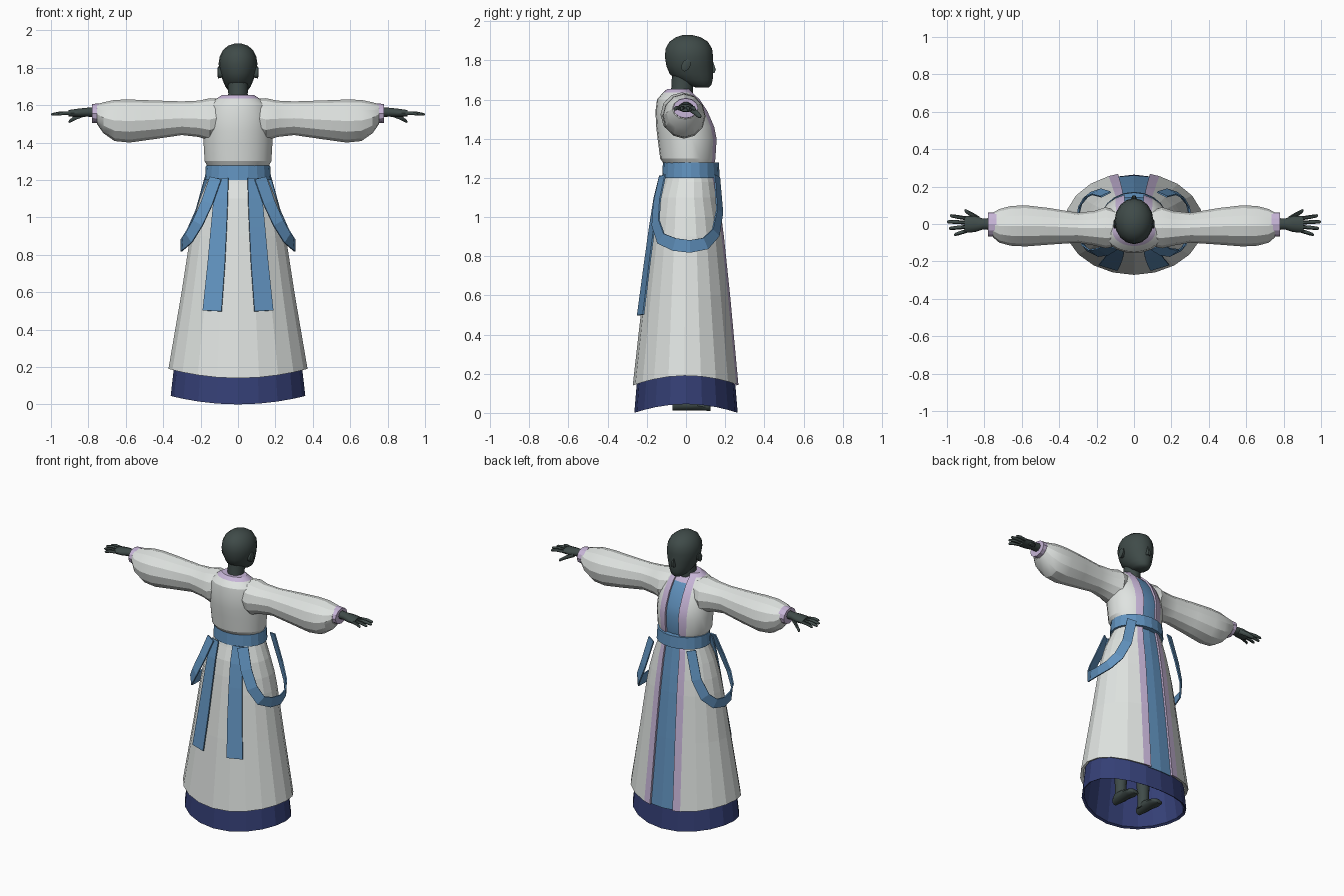
import bpy, bmesh, math
from mathutils import Vector as V

if "Cube" in bpy.data.objects:
    bpy.data.objects.remove(bpy.data.objects["Cube"])


def material(name, r, g, b):
    m = bpy.data.materials.new(name)
    m.use_nodes = True
    m.diffuse_color = (r, g, b, 1)
    m.node_tree.nodes["Principled BSDF"].inputs["Base Color"].default_value = (r, g, b, 1)
    return m


WHITE = material("cloth white", .74, .77, .75)
LILAC = material("trim lilac", .57, .46, .68)
BLUE = material("sash blue", .12, .29, .52)
NAVY = material("underskirt navy", .035, .05, .18)
SKIN = material("body dark grey", .05, .07, .066)


def loft(name, rings, mats, rule=None, caps=True, mirror=False, smooth=0):
    """Skin closed rings of points; rule(row, column) gives the material slot."""
    bm = bmesh.new()
    rows = [[bm.verts.new(p) for p in r] for r in rings]
    n = len(rows[0])
    for i in range(len(rows) - 1):
        for j in range(n):
            k = (j + 1) % n
            f = bm.faces.new((rows[i][j], rows[i][k], rows[i + 1][k], rows[i + 1][j]))
            f.material_index = rule(i, min(j, n - 1 - j)) if rule else 0
    if caps:
        for i in (0, -1):
            f = bm.faces.new(rows[i])
            f.material_index = rule(len(rows) - 2 if i else 0, 3) if rule else 0
    bmesh.ops.recalc_face_normals(bm, faces=bm.faces)
    me = bpy.data.meshes.new(name)
    bm.to_mesh(me)
    bm.free()
    ob = bpy.data.objects.new(name, me)
    bpy.context.collection.objects.link(ob)
    for m in mats:
        me.materials.append(m)
    if smooth:
        bpy.ops.object.select_all(action='DESELECT')
        ob.select_set(True)
        bpy.context.view_layer.objects.active = ob
        bpy.ops.object.shade_smooth_by_angle(angle=math.radians(smooth))
    if mirror:
        ob.modifiers.new("mirror", 'MIRROR')
    return ob


def ring(c, u, v, n):
    """Ellipse about c with half axes u and v."""
    return [V(c) + V(u) * math.cos(t) + V(v) * math.sin(t)
            for t in (2 * math.pi * j / n for j in range(n))]


def level(z, rx, yb, yf, n=16):
    return ring((0, (yb + yf) / 2, z), (rx, 0, 0), (0, (yf - yb) / 2, 0), n)


def along_x(x, yb, yf, zb, zt, n=12):
    return ring((x, (yb + yf) / 2, (zb + zt) / 2), (0, (yf - yb) / 2, 0),
                (0, 0, (zt - zb) / 2), n)


def robe_ring(z, rx, yb, yf, xi, xo, lift=0, step=.015, side=9):
    """Ellipse with a recessed front panel, two trim bands and a curved hem."""
    cy, ry = (yb + yf) / 2, (yf - yb) / 2
    front = lambda x: cy + ry * math.sqrt(1 - (x / rx) ** 2)
    half = [(0, front(0) - step), (xi, front(xi) - step), (xi, front(xi)), (xo, front(xo))]
    a = math.asin(xo / rx)
    for s in range(1, side + 1):
        t = a + (math.pi - a) * s / side
        half.append((rx * math.sin(t), cy + ry * math.cos(t)))
    half[-1] = (0, yb)
    pts = half + [(-x, y) for x, y in half[-2:0:-1]]
    return [V((x, y, z + lift * (x / rx) ** 2)) for x, y in pts]


def robe_rule(i, k):
    return 2 if k == 0 else 1 if k < 3 else 0


# Outer robe: skirt with turned-under hem
skirt = [(1.23, .150, -.105, .15, .05, .085), (1.18, .172, -.12, .16, .055, .09),
         (1.10, .205, -.148, .172, .06, .10), (1.0, .235, -.166, .187, .062, .105),
         (.90, .256, -.18, .20, .065, .11), (.60, .302, -.22, .232, .073, .12),
         (.14, .372, -.272, .275, .085, .135, .05), (.15, .35, -.25, .25, .085, .13, .05)]
loft("robe_skirt", [robe_ring(*r) for r in skirt], [WHITE, LILAC, BLUE], robe_rule, caps=False)

# Outer robe: bodice, collar at the top row
bodice = [(1.265, .160, -.11, .15, .05, .09), (1.30, .180, -.132, .156, .05, .095),
          (1.40, .186, -.145, .162, .05, .10), (1.46, .184, -.152, .15, .05, .10),
          (1.54, .178, -.156, .115, .05, .098), (1.60, .155, -.148, .075, .048, .092),
          (1.635, .115, -.118, .04, .046, .085), (1.655, .085, -.095, .022, .042, .07)]


def bodice_rule(i, k):
    if i == 6:
        return 3 if k == 0 else 1
    if i == 5 and k == 0:
        return 1
    return robe_rule(i, k)


loft("robe_bodice", [robe_ring(*r) for r in bodice], [WHITE, LILAC, BLUE, SKIN],
     bodice_rule, smooth=20)

# Sleeves and cuffs
sleeve = [(.06, -.11, .06, 1.46, 1.63), (.15, -.13, .09, 1.41, 1.637),
          (.21, -.115, .07, 1.43, 1.624), (.30, -.10, .06, 1.44, 1.62),
          (.45, -.11, .085, 1.418, 1.625), (.58, -.12, .10, 1.40, 1.63),
          (.66, -.116, .096, 1.408, 1.628), (.72, -.10, .08, 1.45, 1.615),
          (.755, -.07, .06, 1.50, 1.605)]
loft("sleeve", [along_x(*r) for r in sleeve], [WHITE], mirror=True, smooth=25)
cuff = [(.735, -.066, .062, 1.502, 1.61), (.78, -.066, .062, 1.505, 1.606)]
loft("cuff", [along_x(*r) for r in cuff], [LILAC], mirror=True)

# Navy underskirt, open below, with inner wall
hem = [(.35, .325, -.235, .235), (.0, .36, -.264, .264), (.008, .345, -.25, .25),
       (.35, .30, -.21, .21), (.8, .24, -.16, .16)]
under = []
for z, rx, yb, yf in hem:
    lift = .045 if z < .3 else 0
    under.append([p + V((0, 0, lift * (p.x / rx) ** 2)) for p in level(z, rx, yb, yf, 20)])
o = loft("underskirt", under, [NAVY], caps=False)

# Belt
loft("belt", [level(1.20, .177, -.122, .172, 20), level(1.278, .172, -.118, .168, 20)], [BLUE])


def ribbon(name, path, w0, w1):
    """Thin strip following a path, lying flat against the skirt."""
    pts = [V(p) for p in path]
    rings = []
    for i, p in enumerate(pts):
        t = (pts[min(i + 1, len(pts) - 1)] - pts[max(i - 1, 0)]).normalized()
        nrm = V((p.x * .5, p.y, 0)).normalized()
        side = t.cross(nrm).normalized()
        nrm = side.cross(t).normalized() * .004
        s = side * (w0 + (w1 - w0) * i / (len(pts) - 1)) / 2
        rings.append([p + s + nrm, p - s + nrm, p - s - nrm, p + s - nrm])
    loft(name, rings, [BLUE], mirror=True)


# Hanging sash tails at the back, draped loops at the sides
ribbon("sash_tail", [(.085, -.122, 1.21), (.092, -.15, 1.1), (.102, -.173, .95),
                     (.116, -.2, .75), (.138, -.232, .5)], .07, .105)
ribbon("sash_loop", [(.12, -.12, 1.21), (.165, -.148, 1.08), (.215, -.155, .97),
                     (.262, -.128, .89), (.293, -.06, .86), (.303, .02, .85),
                     (.288, .10, .865), (.25, .152, .92), (.20, .172, 1.03),
                     (.15, .158, 1.21)], .07, .06)

# Neck and head
loft("neck", [level(1.56, .06, -.09, .035), level(1.66, .052, -.075, .035),
              level(1.76, .055, -.07, .05)], [SKIN], smooth=60)
head = [(1.662, .03, .05, .118), (1.675, .05, .0, .13), (1.70, .068, -.045, .136),
        (1.73, .081, -.083, .139), (1.77, .095, -.10, .138), (1.82, .104, -.108, .138),
        (1.86, .098, -.104, .133), (1.895, .08, -.085, .112), (1.918, .052, -.052, .075),
        (1.93, .016, -.015, .03)]
loft("head", [level(*r) for r in head], [SKIN], smooth=60)
loft("nose", [level(1.735, .018, .11, .148, 6), level(1.752, .016, .11, .155, 6),
              level(1.80, .008, .11, .138, 6)], [SKIN], smooth=60)
ear = [(.085, .022, .028), (.106, .024, .032), (.11, .014, .02)]
loft("ear", [ring((x, .0, 1.775), (0, a, 0), (0, .3 * a, b), 8) for x, a, b in ear],
     [SKIN], mirror=True, smooth=60)

# Hands: palm, four fingers and a thumb
palm = [(.74, -.032, .032, 1.535, 1.592), (.81, -.03, .03, 1.537, 1.587),
        (.85, -.043, .042, 1.535, 1.583), (.905, -.048, .042, 1.538, 1.575)]
loft("palm", [along_x(*r, 10) for r in palm], [SKIN], mirror=True, smooth=50)


def finger(name, a, b, r):
    a, b = V(a), V(b)
    mid = a.lerp(b, .55) + V((0, 0, .004))
    rings = [ring(p, (0, s, 0), (0, 0, s), 6)
             for p, s in ((a, r), (mid, r), (a.lerp(b, .93), r * .8), (b, r * .35))]
    loft(name, rings, [SKIN], mirror=True, smooth=60)


for label, y, spread, tip in (("index", .03, .045, .985), ("middle", .008, .012, 1.0),
                              ("ring", -.015, -.024, .99), ("little", -.037, -.058, .962)):
    finger(label + "_finger", (.895, y, 1.557), (tip, spread, 1.55), .0105)
finger("thumb", (.825, .025, 1.55), (.905, .072, 1.512), .014)

# Legs and feet under the skirt
loft("leg", [ring((.09, -.02, z), (r, 0, 0), (0, r, 0), 10)
             for z, r in ((.03, .036), (.12, .036), (.35, .05), (.85, .07))],
     [SKIN], mirror=True, smooth=50)
foot = [(-.07, .022, .05), (-.04, .036, .07), (.03, .04, .065), (.08, .046, .045),
        (.115, .036, .035), (.125, .02, .025)]
loft("foot", [ring((.095, y, .01 + h / 2), (w, 0, 0), (0, 0, h / 2), 10)
              for y, w, h in foot], [SKIN], mirror=True, smooth=50)
